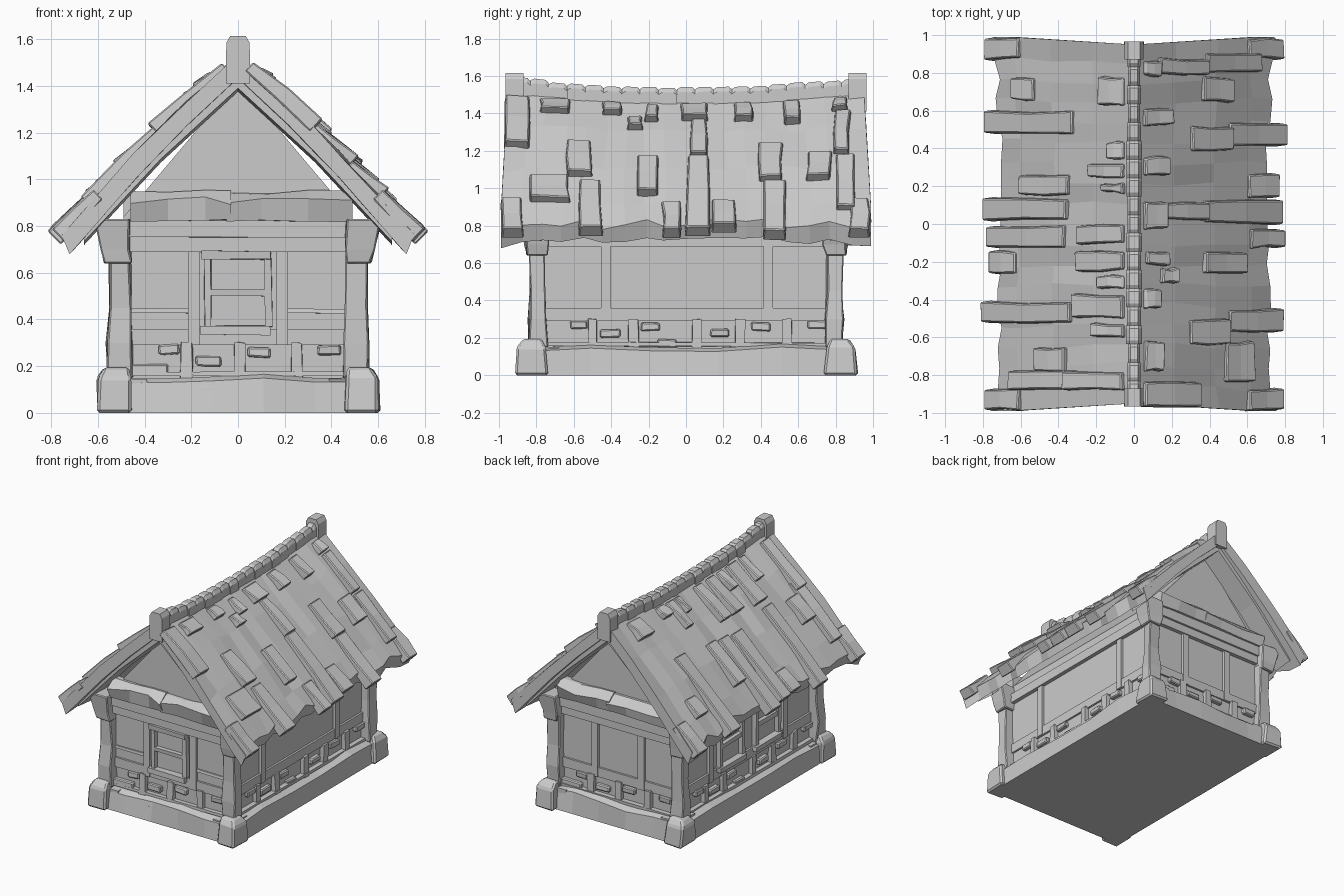
import bpy, bmesh, math, random

if "Cube" in bpy.data.objects:
    bpy.data.objects.remove(bpy.data.objects["Cube"])
random.seed(4)
J = lambda a: random.uniform(-a, a)
HX, HY = 0.49, 0.78          # wall half sizes


def loft(bm, sections):
    """Closed solid through matching cross-sections."""
    rings = [[bm.verts.new(p) for p in s] for s in sections]
    n = len(rings[0])
    for a, b in zip(rings, rings[1:]):
        for i in range(n):
            bm.faces.new((a[i], a[(i + 1) % n], b[(i + 1) % n], b[i]))
    bm.faces.new(rings[0])
    bm.faces.new(rings[-1][::-1])


def finish(name, bm, bevel=0):
    bmesh.ops.recalc_face_normals(bm, faces=bm.faces[:])
    me = bpy.data.meshes.new(name)
    bm.to_mesh(me)
    bm.free()
    ob = bpy.data.objects.new(name, me)
    bpy.context.collection.objects.link(ob)
    if bevel:
        m = ob.modifiers.new("chamfer", 'BEVEL')
        m.width, m.segments = bevel, 1
    return ob


def on_wall(side, u, d, z):
    """Wall coordinates (along, outward, up) to world."""
    return {'front': (u, -HY - d, z), 'back': (-u, HY + d, z),
            'right': (HX + d, u, z), 'left': (-HX - d, -u, z)}[side]


def slab(bm, side, u0, u1, z0, z1, d, j=0.0, d0=-0.03):
    secs = []
    for u in (u0, u1):
        secs.append([on_wall(side, u + J(j), dd + (J(j) if dd > 0 else 0), z + J(j))
                     for dd, z in ((d0, z0), (d, z0), (d, z1), (d0, z1))])
    loft(bm, secs)


def roof_z(x, y):
    x = abs(x)
    ridge = 1.485 + 0.05 * y * y
    return ridge + (0.80 - ridge) * x / 0.72 + 0.03 * math.sin(math.pi * min(x / 0.72, 1))


# house body with gables
bm = bmesh.new()
loft(bm, [[(-HX, y, 0.02), (HX, y, 0.02), (HX, y, 0.84), (0, y, 1.42), (-HX, y, 0.84)] for y in (-HY, HY)])
finish("house_body", bm)

# stone foundation, uneven along each side
bm = bmesh.new()
sides = {'front': 0.55, 'back': 0.55, 'right': 0.85, 'left': 0.85}
for s, L in sides.items():
    secs = []
    for k in range(6):
        u, d, h = -L + 2 * L * k / 5, 0.075 + J(0.015), 0.14 + J(0.015)
        secs.append([on_wall(s, u, a, z) for a, z in
                     ((-0.1, 0), (0.09, 0), (d, h), (0.03, h + 0.018), (-0.1, h + 0.018))])
    loft(bm, secs)
loft(bm, [[(-0.55, y, 0), (0.55, y, 0), (0.55, y, 0.1), (-0.55, y, 0.1)] for y in (-0.85, 0.85)])
finish("foundation", bm)

# corner stones, posts and flared brackets
stones, posts = bmesh.new(), bmesh.new()


def column(bm, sx, sy, rows, j=0.008):
    loft(bm, [[(sx * (x + J(j)), sy * (y + J(j)), z) for x, y in
               ((x0, y0), (x1, y0), (x1, y1), (x0, y1))] for z, x0, x1, y0, y1 in rows])


for sx in (-1, 1):
    for sy in (-1, 1):
        column(stones, sx, sy, [(0, .45, .605, .74, .915), (.15, .46, .60, .75, .90), (.195, .47, .57, .77, .865)])
        column(posts, sx, sy, [(.15, .45, .555, .74, .835), (.3, .455, .56, .745, .84),
                               (.45, .46, .55, .75, .83), (.68, .46, .55, .75, .84)])
        column(posts, sx, sy, [(.64, .46, .57, .745, .855), (.70, .46, .585, .735, .86), (.83, .46, .62, .735, .875)])
finish("corner_stones", stones, 0.012)
finish("corner_posts", posts, 0.006)

# timber framing, plinth bricks
frame, bricks = bmesh.new(), bmesh.new()
for s, L in sides.items():
    short = L < 0.7
    E = HX - 0.02 if short else HY - 0.02
    slab(frame, s, -E, E, 0.29, 0.36, 0.015)
    slab(frame, s, -E, E, 0.155, 0.175, 0.035, 0.004)
    slab(frame, s, -E, E, 0.69, 0.76, 0.03)
    if short:
        slab(frame, s, -E, E, 0.75, 0.825, 0.045, 0.003)
    for u in ((-0.19, 0.19) if short else (-0.43, 0.44)):
        slab(frame, s, u - .025, u + .025, 0.29, 0.70, 0.022)
    for u in ((-0.22, 0.01, 0.25) if short else (-0.5, -0.28, 0.06, 0.29, 0.54)):
        slab(frame, s, u - .025, u + .025, 0.15, 0.30, 0.03, 0.005)
    spots = ([(-.34, -.25, .25), (-.18, -.07, .2), (.04, .14, .238), (.34, .44, .248), (-.46, -.3, .165)] if short else
             [(-.62, -.53, .25), (-.46, -.35, .2), (-.24, -.14, .238), (.13, .23, .205), (.35, .45, .238), (.65, .75, .25),
              (-.15, -.05, .15)])
    for a, b, z in spots:
        slab(bricks, s, a, b, z, z + 0.043, 0.03, 0.004)
for s in ('front',):                       # uneven boards beside the window
    for a, b in ((-.46, -.19), (.19, .46)):
        slab(frame, s, a, b, 0.425, 0.447, 0.012, 0.004)
finish("timber_frame", frame)
finish("plinth_bricks", bricks, 0.007)

# windows: front, and two on the left wall
bm = bmesh.new()
for s, c in (('front', 0), ('left', -0.2), ('left', 0.22)):
    for a, b, z0, z1, d in ((-.16, .14, .655, .693, .045), (-.16, .14, .335, .372, .05),
                            (-.145, -.115, .37, .66, .035), (.115, .145, .37, .66, .035),
                            (-.12, .12, .502, .53, .03)):
        slab(bm, s, c + a, c + b, z0, z1, d, 0.004)
finish("window_frames", bm)

# cracked beams below the gables
bm = bmesh.new()
for s in ('front', 'back'):
    for us in ((-.46, -.3, -.14, -.03), (-.05, .1, .3, .49)):
        secs = []
        for u in us:
            h, d = 0.905 + J(0.02), 0.085 + J(0.02)
            secs.append([on_wall(s, u, a, z) for a, z in
                         ((-.03, .82), (.06, .825 + J(.008)), (d, h), (.02, .945 + J(.012)), (-.03, .945))])
        loft(bm, secs)
finish("gable_beams", bm)

# rafters under the gable overhang
bm = bmesh.new()
for sx in (-1, 1):
    for sy in (-1, 1):
        loft(bm, [[(sx * x, sy * y, roof_z(x, .9) - dz) for y, dz in
                   ((.77, .08), (.93, .08), (.93, .135), (.77, .15))] for x in (0.0, .33, .66)])
finish("rafters", bm)

# sagging roof deck
bm = bmesh.new()
fr = [-1, -.86, -.6, -.3, 0, .3, .6, .86, 1]
secs = []
N = 18
for k in range(N + 1):
    t = -1 + 2 * k / N
    edge = k in (0, N)
    e = 0.70 + 0.045 * t * t + J(0.018)
    tops, bots = [], []
    for f in fr:
        x = f * e
        y = t * (0.95 + 0.04 * min(1, abs(x) / 0.65)) + (0 if edge else J(0.015))
        tops.append((x, y, roof_z(x, t) + (J(0.016) if f else 0)))
        bots.append((x * 0.955, y, roof_z(x, t) - 0.085 - 0.015 * (1 - abs(f))))
    secs.append(tops + bots[::-1])
loft(bm, secs)
finish("roof_deck", bm)

# raised shingles: (x0, x1, y0, y1) measured down from the ridge
right = [(.05, .13, -.78, -.62), (.05, .33, -.97, -.83), (.29, .48, -.64, -.5), (.48, .61, -.84, -.62), (.5, .76, -.57, -.45),
         (.05, .12, -.45, -.34), (.14, .21, -.32, -.23), (.06, .16, -.22, -.15), (.05, .15, -.03, .12),
         (.15, .37, .02, .12), (.37, .76, .0, .13), (.37, .57, -.27, -.14), (.61, .77, -.13, -.02), (.6, .74, .14, .27),
         (.05, .16, .26, .36), (.05, .18, .52, .61), (.3, .5, .38, .52), (.5, .78, .41, .54),
         (.36, .5, .64, .78), (.05, .12, .78, .87), (.13, .37, .79, .88), (.38, .65, .80, .9)]
left = [(.52, .62, .65, .78), (.05, .16, .62, .78), (.32, .76, .47, .6), (.05, .12, .34, .44), (.34, .58, .15, .26),
        (.05, .22, .24, .32), (.05, .15, .16, .22), (.35, .77, .02, .14), (.36, .75, -.13, -.01), (.05, .28, -.11, 0),
        (.05, .28, -.25, -.14), (.62, .74, -.26, -.14), (.05, .17, -.35, -.27), (.05, .3, -.5, -.37),
        (.33, .78, -.53, -.41), (.05, .2, -.6, -.52), (.36, .5, -.78, -.65), (.05, .35, -.88, -.78), (.3, .64, -.88, -.77)]
bm = bmesh.new()
ends = [(.6, .765, -.985, -.87), (.6, .765, .87, .985)]
for sx, tiles in ((1, right + ends), (-1, left + ends)):
    for x0, x1, y0, y1 in tiles:
        secs = []
        for f, t in ((0, .022), (.5, .036), (1, .05)):
            x = x0 + (x1 - x0) * f
            a, b = y0 + J(.008), y1 + J(.008)
            secs.append([(sx * (x + .69 * h), y, roof_z(x, y) + .72 * h)
                         for y, h in ((a, -.03), (b, -.03), (b - .008, t + J(.007)), (a + .008, t + J(.007)))])
        loft(bm, secs)
finish("shingles", bm, 0.006)

# ridge: beam, worn cap blocks and end blocks
bm = bmesh.new()
M = 19
for k in range(M):
    y0, y1 = (-.93 + 1.86 * (k + d) / M for d in (0, 1))
    w, up = 0.038 + J(0.006), J(0.006)
    loft(bm, [[(-w, y, 1.42), (w, y, 1.42), (w, y, z - .025), (w * .6, y, z), (-w * .6, y, z), (-w, y, z - .025)]
              for y, dz in ((y0, -.012), (y0 + .02, 0), (y1 - .015, 0), (y1, -.014))
              for z in [1.535 + .07 * y * y + up + dz]])
for sy in (-1, 1):
    loft(bm, [[(-.052, y, 1.41), (.052, y, 1.41), (.05, y, 1.585), (.033, y, 1.615), (-.033, y, 1.615), (-.05, y, 1.585)]
              for y in (sy * .87, sy * .965)])
finish("ridge", bm)
